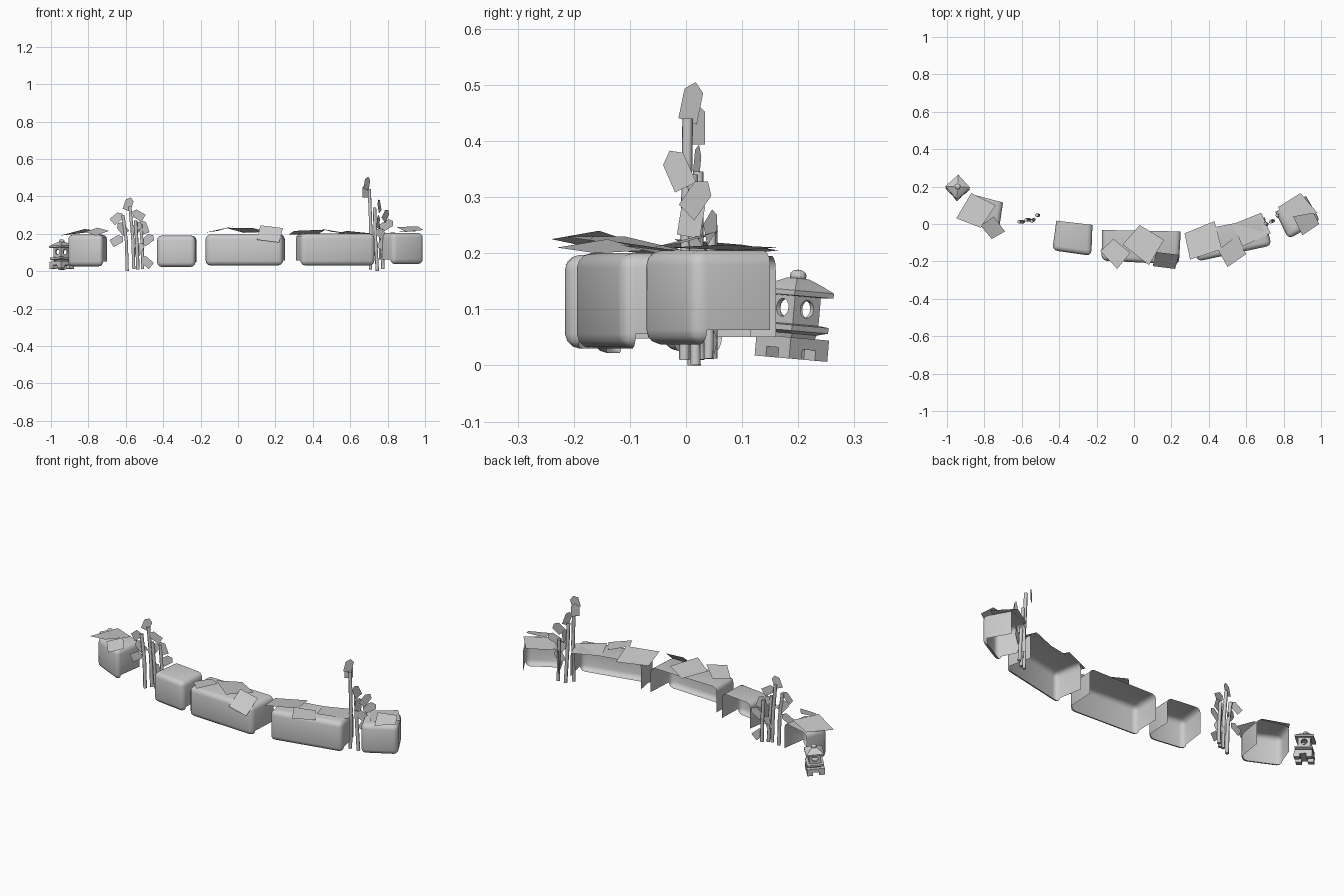
import bpy, bmesh, math
from mathutils import Vector, Matrix

if "Cube" in bpy.data.objects:
    bpy.data.objects.remove(bpy.data.objects["Cube"])


def mesh_object(name, bm):
    me = bpy.data.meshes.new(name)
    bm.to_mesh(me)
    bm.free()
    ob = bpy.data.objects.new(name, me)
    bpy.context.collection.objects.link(ob)
    return ob


def card(name, pts):
    bm = bmesh.new()
    bm.faces.new([bm.verts.new(p) for p in pts])
    return mesh_object(name, bm)


def hedge(name, plan, z0, z1, w=0.026):
    """Rounded box shell, open at the back and bottom. plan: FL, FR, BR, BL."""
    bm = bmesh.new()
    lo = [bm.verts.new((x, y, z0)) for x, y in plan]
    hi = [bm.verts.new((x, y, z1)) for x, y in plan]
    bm.faces.new(lo[::-1])
    bm.faces.new(hi)
    for i in range(4):
        j = (i + 1) % 4
        bm.faces.new((lo[i], lo[j], hi[j], hi[i]))
    back = {lo[2], lo[3], hi[2], hi[3]}
    edges = [e for e in bm.edges if not set(e.verts) <= back]
    p = [Vector((x, y, 0)) for x, y in plan]
    front = (p[0] + p[1]) / 2
    n = ((p[2] + p[3]) / 2 - front).normalized()
    bmesh.ops.bevel(bm, geom=edges, offset=w, segments=3, profile=0.5, affect='EDGES')
    bm.normal_update()
    across = (p[1] - p[0]).normalized()
    deep = Vector((-across.y, across.x, 0))
    kill = []
    for f in bm.faces:
        c = f.calc_center_median() - p[0]
        if f.normal.dot(n) > 0.85 or (f.normal.z < -0.1 and c.dot(deep) > w * 1.2):
            kill.append(f)
    bmesh.ops.delete(bm, geom=kill, context='FACES')
    ob = mesh_object(name, bm)
    bpy.context.view_layer.objects.active = ob
    ob.select_set(True)
    bpy.ops.object.shade_smooth_by_angle(angle=math.radians(40))
    ob.select_set(False)


# clipped hedge blocks along an arc
hedge("hedge_far_left", [(-.915, .04), (-.725, -.05), (-.70, .115), (-.87, .16)], .025, .195)
hedge("hedge_left", [(-.437, -.14), (-.228, -.17), (-.222, -.005), (-.415, .018)], .022, .19)
hedge("hedge_middle", [(-.174, -.195), (.24, -.217), (.25, -.04), (-.17, -.032)], .03, .197)
hedge("hedge_right", [(.338, -.20), (.735, -.115), (.70, .035), (.31, -.04)], .03, .20)
hedge("hedge_far_right", [(.826, -.08), (.997, .015), (.92, .15), (.755, .065)], .037, .205)

# loose foliage cards on the hedge tops
cards = [
    [(-.95, .03, .19), (-.87, .165, .205), (-.74, .10, .215), (-.82, -.02, .225)],
    [(-.82, -.01, .21), (-.75, .04, .232), (-.69, -.04, .215), (-.76, -.08, .19)],
    [(-.18, -.145, .205), (-.11, -.08, .215), (-.02, -.155, .24), (-.09, -.24, .225)],
    [(-.06, -.11, .23), (.03, -.005, .205), (.16, -.085, .21), (.08, -.22, .23)],
    [(.12, -.15, .245), (.24, -.165, .23), (.22, -.24, .153), (.10, -.225, .168)],
    [(.27, -.05, .195), (.43, .015, .20), (.47, -.135, .222), (.30, -.19, .215)],
    [(.45, -.14, .225), (.54, -.07, .205), (.60, -.16, .20), (.50, -.23, .21)],
    [(.53, .0, .20), (.68, .06, .20), (.73, -.05, .20), (.58, -.12, .215)],
    [(.77, .09, .205), (.89, .165, .21), (.98, .06, .215), (.85, -.03, .21)],
    [(.85, .04, .235), (.96, .06, .24), (.99, .0, .22), (.90, -.06, .21)],
]
for i, c in enumerate(cards):
    card(f"foliage_card_{i + 1}", c)

# bamboo stalks, each a gently bent hexagonal tube
stalks = [
    [(-.592, .012, .0), (-.597, .012, .16), (-.615, .012, .30)],
    [(-.557, .022, .012), (-.563, .022, .18), (-.578, .022, .345)],
    [(-.535, .025, .01), (-.54, .02, .14), (-.548, .015, .27)],
    [(-.51, .047, .012), (-.512, .047, .13), (-.52, .047, .25)],
    [(.708, -.003, .01), (.71, .0, .23), (.702, .003, .44)],
    [(.745, .017, .0), (.735, .015, .17), (.73, .012, .34)],
    [(.775, .04, .012), (.77, .043, .13), (.765, .046, .25)],
]
for i, pts in enumerate(stalks):
    cu = bpy.data.curves.new(f"bamboo_stalk_{i + 1}", 'CURVE')
    cu.dimensions = '3D'
    sp = cu.splines.new('POLY')
    sp.points.add(len(pts) - 1)
    for q, p in zip(sp.points, pts):
        q.co = (*p, 1)
    cu.bevel_depth = .0095
    cu.bevel_resolution = 1
    cu.use_fill_caps = True
    bpy.context.collection.objects.link(bpy.data.objects.new(cu.name, cu))

# bamboo leaves: x, y, z, angle in the front plane, yaw
leaves = [
    (-.585, .02, .36, 20, 15), (-.645, .012, .285, 50, -10), (-.62, .01, .23, -40, 20),
    (-.645, .012, .165, 60, 5), (-.535, .02, .30, -60, 15), (-.54, .02, .235, 35, 20),
    (-.505, .045, .235, -20, 15), (-.48, .05, .17, 55, 10), (-.49, .045, .05, -50, 15),
    (-.53, .025, .12, 30, -15), (.69, .01, .47, 15, 50), (.682, .02, .43, 0, 40),
    (.755, -.015, .35, -25, 70), (.79, .02, .30, 40, 55), (.75, .01, .265, 10, 70),
    (.765, .02, .20, -50, 30), (.80, .045, .25, 60, 20), (.775, .03, .15, 30, 20),
]
for i, (x, y, z, a, yaw) in enumerate(leaves):
    m = (Matrix.Translation((x, y, z)) @ Matrix.Rotation(math.radians(yaw), 4, 'Z')
         @ Matrix.Rotation(math.radians(a), 4, 'Y'))
    s, h = .022, .036
    card(f"bamboo_leaf_{i + 1}",
         [m @ Vector(p) for p in ((-s, 0, -h), (s, 0, -h), (s, 0, h * .6), (0, 0, h), (-s, 0, h * .5))])

# stone lantern, turned to face the corner and leaning slightly
lantern = (Matrix.Translation((-.943, .187, .012)) @ Matrix.Rotation(math.radians(-5), 4, 'X')
           @ Matrix.Rotation(math.radians(42), 4, 'Z'))


def tiers(name, levels, matrix=lantern):
    """Square stack lofted through (half width, height) levels."""
    bm = bmesh.new()
    rings = [[bm.verts.new((sx * w, sy * w, z)) for sx, sy in ((-1, -1), (1, -1), (1, 1), (-1, 1))]
             for w, z in levels]
    bm.faces.new(rings[0][::-1])
    bm.faces.new(rings[-1])
    for a, b in zip(rings, rings[1:]):
        for i in range(4):
            j = (i + 1) % 4
            bm.faces.new((a[i], a[j], b[j], b[i]))
    ob = mesh_object(name, bm)
    ob.matrix_world = matrix
    return ob


for sx in (-1, 1):
    for sy in (-1, 1):
        tiers("lantern_foot", [(.015, 0), (.015, .02)],
              lantern @ Matrix.Translation((sx * .031, sy * .031, 0)))
tiers("lantern_base", [(.046, .018), (.046, .038)])
tiers("lantern_shelf", [(.028, .038), (.030, .045), (.044, .050), (.044, .060), (.034, .062)])
body = tiers("lantern_body", [(.031, .061), (.031, .117)])
tiers("lantern_roof", [(.034, .112), (.047, .113), (.047, .122), (.030, .134), (.015, .143), (.010, .144)])

# round windows and hollow inside of the lantern
inner = tiers("lantern_hollow_cutter", [(.022, .068), (.022, .110)])
bm = bmesh.new()
for ax in ('X', 'Y'):
    bmesh.ops.create_cone(bm, cap_ends=True, segments=16, radius1=.016, radius2=.016, depth=.12,
                          matrix=Matrix.Translation((0, 0, .090)) @ Matrix.Rotation(math.pi / 2, 4, ax))
windows = mesh_object("lantern_window_cutter", bm)
windows.matrix_world = lantern
for cutter in (inner, windows):
    cutter.hide_render = True
    cutter.hide_set(True)
    md = body.modifiers.new("cut", 'BOOLEAN')
    md.operation, md.object, md.solver = 'DIFFERENCE', cutter, 'EXACT'
    md.use_self = True

# finial knob
bm = bmesh.new()
bmesh.ops.create_uvsphere(bm, u_segments=12, v_segments=8, radius=.014,
                          matrix=Matrix.Translation((0, 0, .148)) @ Matrix.Diagonal((1.1, 1.1, .8, 1)))
knob = mesh_object("lantern_finial", bm)
knob.matrix_world = lantern
